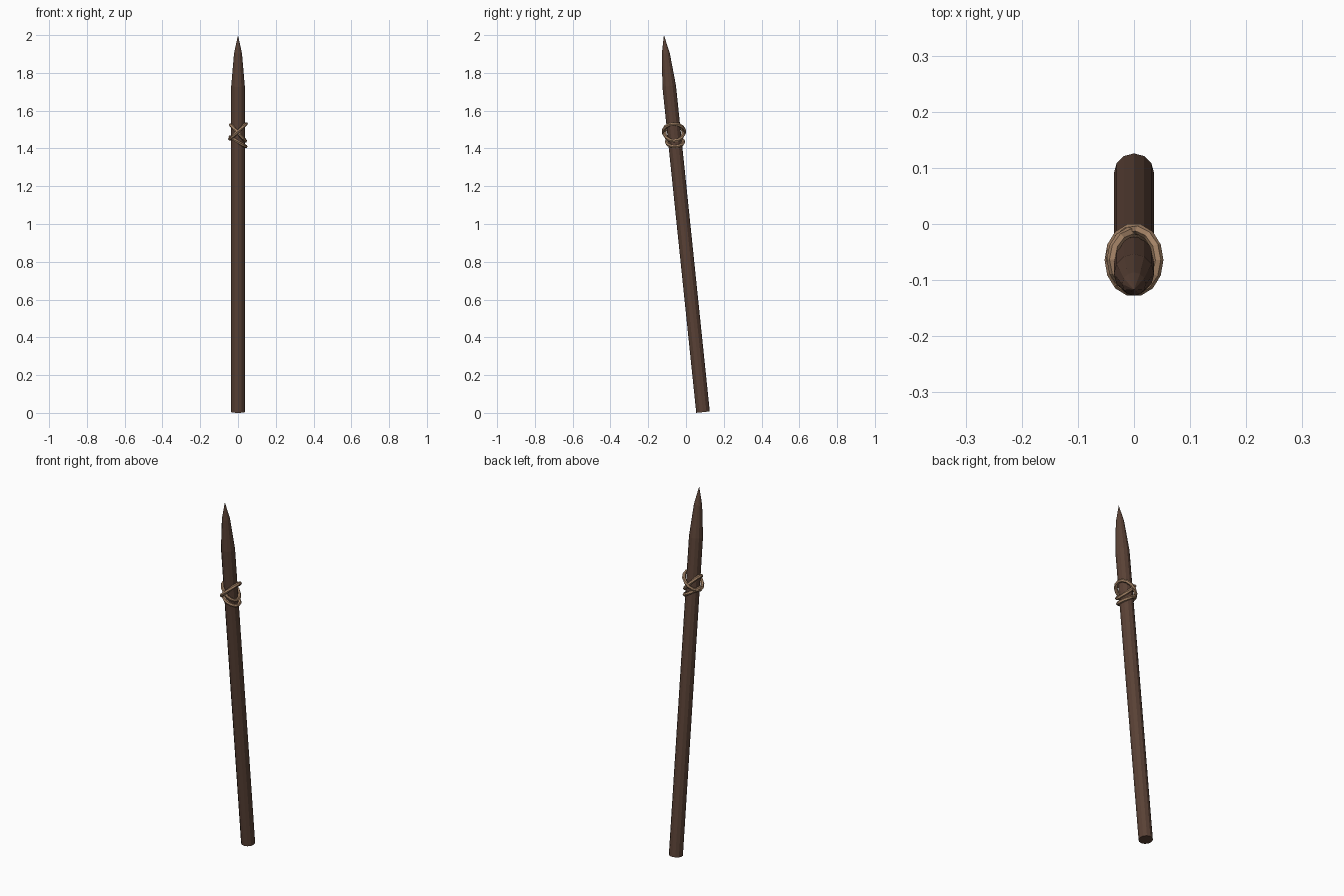
import bpy, bmesh, math
from mathutils import Vector, Matrix

if "Cube" in bpy.data.objects:
    bpy.data.objects.remove(bpy.data.objects["Cube"])

def material(name, rgb):
    m = bpy.data.materials.new(name)
    m.diffuse_color = (*rgb, 1)
    m.use_nodes = True
    m.node_tree.nodes["Principled BSDF"].inputs["Base Color"].default_value = m.diffuse_color
    return m

wood = material("dark wood", (0.10, 0.053, 0.036))
rope = material("tan rope", (0.36, 0.22, 0.13))

BASE = Vector((0, 0.09, 0.004))
TIP = Vector((0, -0.117, 2.0))
LENGTH = (TIP - BASE).length
LEAN = math.atan2(BASE.y - TIP.y, TIP.z - BASE.z)

def add_object(name, bm, mat):
    bmesh.ops.recalc_face_normals(bm, faces=bm.faces)
    me = bpy.data.meshes.new(name)
    bm.to_mesh(me)
    bm.free()
    me.materials.append(mat)
    ob = bpy.data.objects.new(name, me)
    bpy.context.collection.objects.link(ob)
    return ob

# leaning shaft with a sharpened point, lofted from a radius profile
SIDES = 12
bm = bmesh.new()
rings = []
for s, r in [(0, 0.036), (1.735, 0.036), (1.91, 0.021)]:
    rings.append([bm.verts.new((r * math.sin(2 * math.pi * i / SIDES),
                                r * math.cos(2 * math.pi * i / SIDES), s))
                  for i in range(SIDES)])
tip = bm.verts.new((0, 0, LENGTH))
bm.faces.new(rings[0])
for i in range(SIDES):
    j = (i + 1) % SIDES
    for a, b in zip(rings, rings[1:]):
        bm.faces.new((a[i], a[j], b[j], b[i]))
    bm.faces.new((rings[-1][i], rings[-1][j], tip))
bm.transform(Matrix.Translation(BASE) @ Matrix.Rotation(LEAN, 4, 'X'))
add_object("stake_shaft", bm, wood)

# rope loops: each is a tube round the shaft, tilted from its left to its right side
def rope_loop(name, z_left, z_right, rx, ry, tube=0.0095, n=14, k=6):
    mid, half = (z_left + z_right) / 2, (z_right - z_left) / 2
    yc = BASE.y - (mid - BASE.z) * math.tan(LEAN)
    bm = bmesh.new()
    loop = []
    for i in range(n):
        t = 2 * math.pi * i / n
        c = Vector((rx * math.cos(t), yc + ry * math.sin(t), mid + half * math.cos(t)))
        d = Vector((-rx * math.sin(t), ry * math.cos(t), -half * math.sin(t))).normalized()
        side = d.cross(Vector((0, 0, 1))).normalized()
        up = side.cross(d)
        loop.append([bm.verts.new(c + tube * (side * math.cos(2 * math.pi * q / k)
                                              + up * math.sin(2 * math.pi * q / k)))
                     for q in range(k)])
    for i in range(n):
        a, b = loop[i], loop[(i + 1) % n]
        for q in range(k):
            p = (q + 1) % k
            bm.faces.new((a[q], a[p], b[p], b[q]))
    add_object(name, bm, rope)

rope_loop("rope_rising_loop", 1.45, 1.53, 0.043, 0.056)
rope_loop("rope_falling_loop", 1.525, 1.44, 0.039, 0.050)
rope_loop("rope_lower_loop", 1.46, 1.41, 0.041, 0.044)
